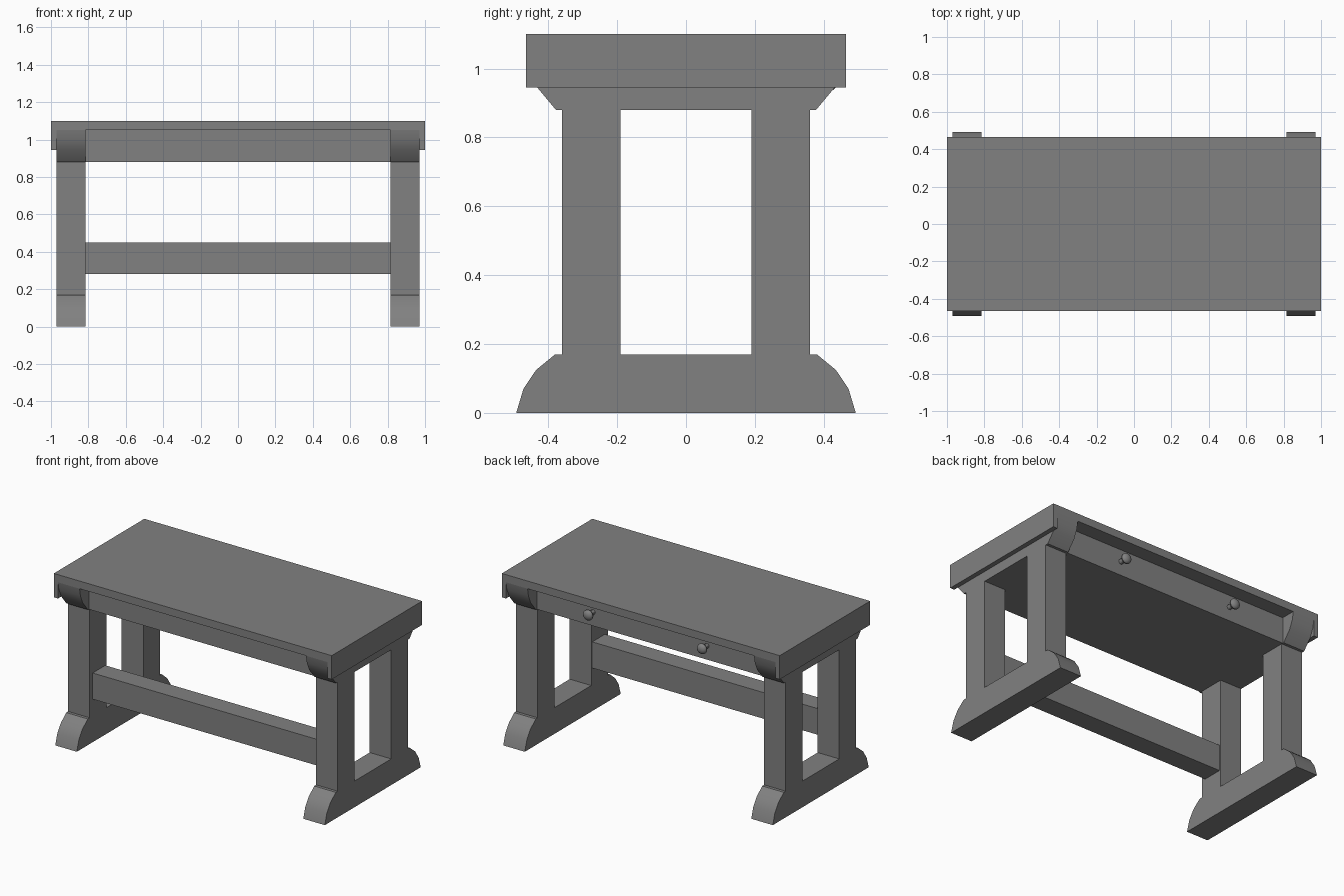
import bpy, bmesh, math
from mathutils import Matrix

cube = bpy.data.objects.get("Cube")
if cube:
    bpy.data.objects.remove(cube)

grey = bpy.data.materials.new("plain_grey")
grey.use_nodes = True
COLOUR = (0.22, 0.22, 0.22, 1)
grey.diffuse_color = COLOUR
grey.node_tree.nodes["Principled BSDF"].inputs["Base Color"].default_value = COLOUR


def finish(name, bm, smooth=False):
    bmesh.ops.recalc_face_normals(bm, faces=bm.faces)
    mesh = bpy.data.meshes.new(name)
    bm.to_mesh(mesh)
    bm.free()
    mesh.materials.append(grey)
    obj = bpy.data.objects.new(name, mesh)
    bpy.context.collection.objects.link(obj)
    if smooth:
        bpy.ops.object.select_all(action='DESELECT')
        obj.select_set(True)
        bpy.context.view_layer.objects.active = obj
        bpy.ops.object.shade_smooth_by_angle(angle=math.radians(30))
    return obj


def box(name, x, y, z):
    bm = bmesh.new()
    bmesh.ops.create_cube(bm, size=1)
    for v in bm.verts:
        for i, (lo, hi) in enumerate((x, y, z)):
            v.co[i] = lo if v.co[i] < 0 else hi
    return finish(name, bm)


def rail(name, half_profile, x):
    """Mirror a (y, z) half profile across y = 0 and extrude it along x."""
    outline = half_profile + [(-y, z) for y, z in reversed(half_profile)]
    bm = bmesh.new()
    face = bm.faces.new([bm.verts.new((x[0], y, z)) for y, z in outline])
    new = bmesh.ops.extrude_face_region(bm, geom=[face])["geom"]
    bmesh.ops.translate(bm, vec=(x[1] - x[0], 0, 0),
                        verts=[g for g in new if isinstance(g, bmesh.types.BMVert)])
    return finish(name, bm, smooth=True)


def knob(name, x, y, z):
    bm = bmesh.new()
    turn = Matrix.Rotation(math.pi / 2, 4, 'X')
    bmesh.ops.create_cone(bm, cap_ends=True, segments=12, radius1=0.016, radius2=0.016,
                          depth=0.05, matrix=Matrix.Translation((x, y + 0.02, z)) @ turn)
    bmesh.ops.create_uvsphere(bm, u_segments=12, v_segments=8, radius=0.034,
                              matrix=Matrix.Translation((x, y + 0.05, z)) @ turn
                              @ Matrix.Diagonal((1, 1, 0.65, 1)))
    return finish(name, bm, smooth=True)


# Table top, drawer case and low stretcher
box("table_top", (-0.97, 0.97), (-0.465, 0.465), (1.05, 1.10))
box("drawer_case", (-0.815, 0.815), (-0.37, 0.37), (0.88, 1.05))
box("stretcher", (-0.815, 0.815), (-0.33, -0.20), (0.28, 0.45))

# Trestle ends: rounded foot, two posts, rounded bracket and outer end panel
foot = [(0.493, 0), (0.472, 0.07), (0.435, 0.125), (0.38, 0.17)]
bracket = [(0.378, 0.88), (0.432, 0.945), (0.456, 1.0), (0.465, 1.05)]
for side, s in (("left", 1), ("right", -1)):
    span = sorted((s * 0.815, s * 0.97))
    rail(side + "_foot", foot, span)
    rail(side + "_bracket", bracket, span)
    box(side + "_end_panel", sorted((s * 0.97, s)), (-0.465, 0.465), (0.945, 1.10))
    for end, e in (("front", -1), ("back", 1)):
        box(f"{side}_{end}_post", span, sorted((e * 0.19, e * 0.36)), (0.17, 0.88))
    knob(side + "_drawer_knob", s * 0.41, 0.37, 0.97)
